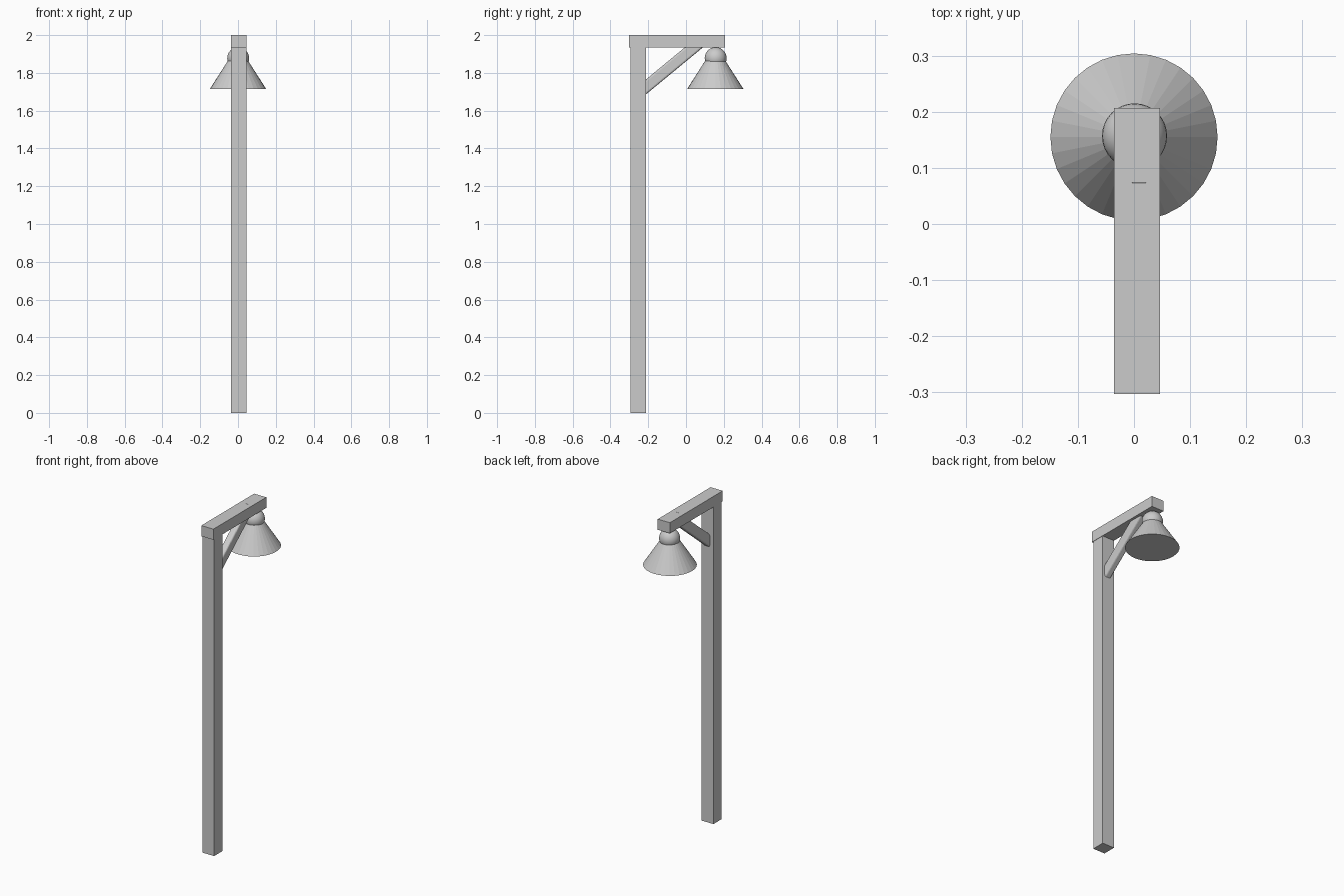
import bpy, math
from mathutils import Vector

if "Cube" in bpy.data.objects:
    bpy.data.objects.remove(bpy.data.objects["Cube"])


def box(name, lo, hi):
    lo, hi = Vector(lo), Vector(hi)
    bpy.ops.mesh.primitive_cube_add(size=1, location=(lo + hi) / 2)
    o = bpy.context.object
    o.name = name
    o.scale = hi - lo
    bpy.ops.object.transform_apply(location=False, rotation=False, scale=True)
    return o


# upright post and horizontal arm
box("post", (-0.036, -0.293, 0), (0.044, -0.213, 1.94))
box("arm", (-0.036, -0.303, 1.935), (0.046, 0.207, 2.0))

# diagonal brace with softened long edges, ends buried in post and arm
angle = math.radians(39.5)
length, thick, width = 0.42, 0.061, 0.042
along = Vector((0, math.cos(angle), math.sin(angle)))
normal = Vector((0, -math.sin(angle), math.cos(angle)))
tip = Vector((0.009, 0.0735, 2.0005))
brace = box("brace", (-width / 2, -length / 2, -thick / 2),
            (width / 2, length / 2, thick / 2))
brace.rotation_euler.x = angle
brace.location = tip - along * length / 2 - normal * thick / 2
bevel = brace.modifiers.new("soft_edges", "BEVEL")
bevel.width = 0.01
bevel.segments = 3
bevel.limit_method = 'NONE'
for e in brace.data.edges:
    a, b = (brace.data.vertices[i].co for i in e.vertices)
    if abs(a.y - b.y) > 0.1:
        e.use_seam = True
weights = brace.data.attributes.new("bevel_weight_edge", 'FLOAT', 'EDGE')
for e in brace.data.edges:
    weights.data[e.index].value = 1.0 if e.use_seam else 0.0
bevel.limit_method = 'WEIGHT'

# lamp shade: solid flat-sided cone frustum
bpy.ops.mesh.primitive_cone_add(vertices=32, radius1=0.149, radius2=0.055,
                                depth=0.147, location=(0, 0.155, 1.7885))
bpy.context.object.name = "lamp_shade"

# round lamp cap between shade and arm
bpy.ops.mesh.primitive_uv_sphere_add(segments=32, ring_count=16, radius=0.058,
                                     location=(0.001, 0.157, 1.878))
bpy.context.object.name = "lamp_cap"
bpy.ops.object.shade_smooth_by_angle()
